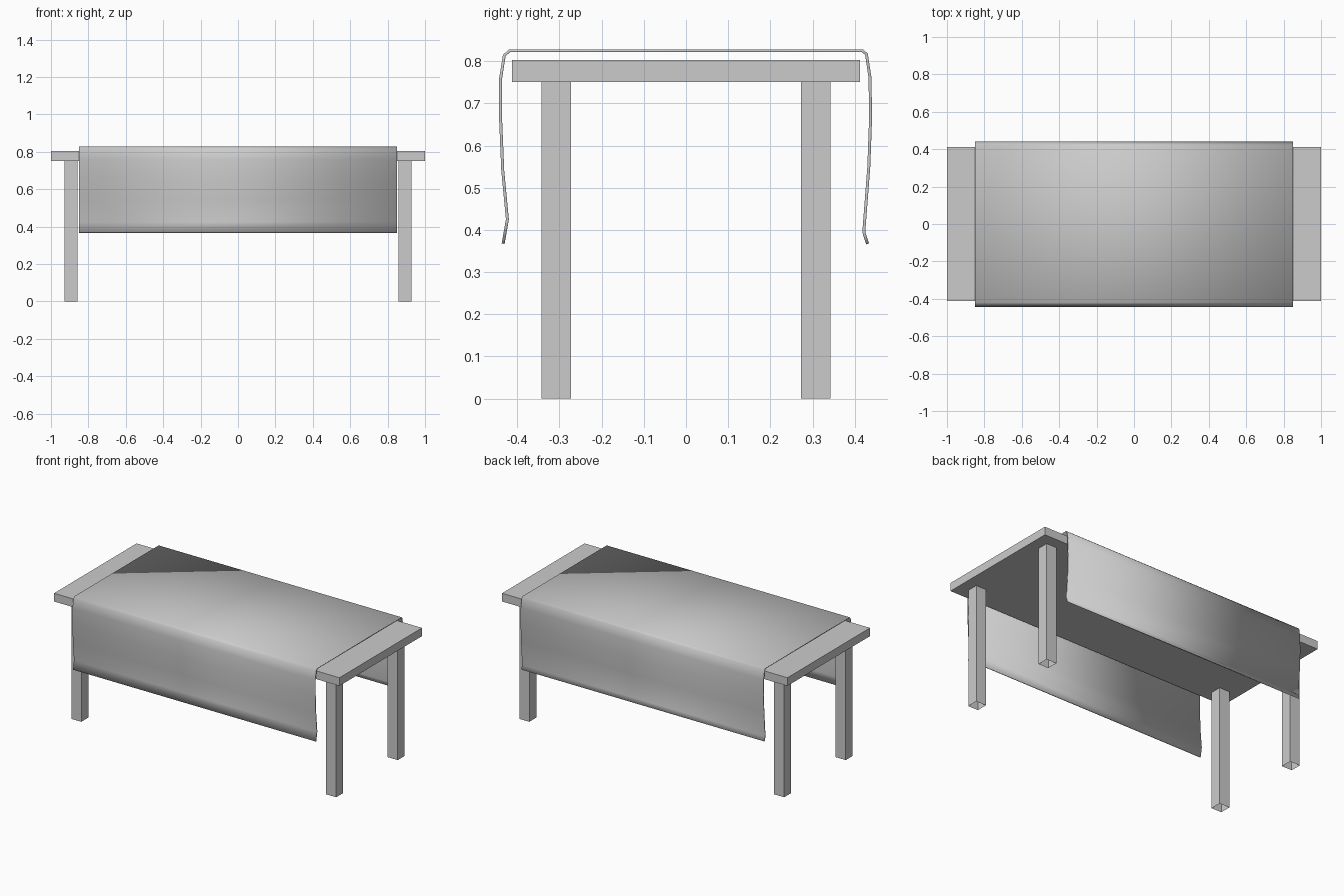
import bpy
import bmesh

if "Cube" in bpy.data.objects:
    bpy.data.objects.remove(bpy.data.objects["Cube"], do_unlink=True)

GREY = (0.6, 0.6, 0.6, 1)
grey = bpy.data.materials.new("plain grey")
grey.use_nodes = True
grey.diffuse_color = GREY
grey.node_tree.nodes["Principled BSDF"].inputs["Base Color"].default_value = GREY


def add_object(name, bm):
    mesh = bpy.data.meshes.new(name)
    bm.to_mesh(mesh)
    bm.free()
    mesh.materials.append(grey)
    obj = bpy.data.objects.new(name, mesh)
    bpy.context.collection.objects.link(obj)
    return obj


def box(name, centre, size, open_ends=False):
    bm = bmesh.new()
    bmesh.ops.create_cube(bm, size=1)
    bmesh.ops.scale(bm, vec=size, verts=bm.verts)
    bmesh.ops.translate(bm, vec=centre, verts=bm.verts)
    if open_ends:
        ends = [f for f in bm.faces if abs(f.normal.z) > 0.9]
        bmesh.ops.delete(bm, geom=ends, context='FACES_ONLY')
    return add_object(name, bm)


# Table top and four hollow legs
box("table_top", (0, 0, 0.777), (2, 0.826, 0.052))
for x, side in ((-0.893, "right"), (0.893, "left")):
    for y, end in ((-0.308, "front"), (0.308, "back")):
        box(f"{end}_{side}_leg", (x, y, 0.376), (0.07, 0.07, 0.752), True)

# Draped cloth: outer profile (y, z) from front hem over the top to back hem
profile = [
    (-0.437, 0.368), (-0.427, 0.425), (-0.438, 0.54), (-0.443, 0.66),
    (-0.443, 0.76), (-0.434, 0.815), (-0.42, 0.828),
    (0.42, 0.828), (0.431, 0.818), (0.44, 0.76), (0.441, 0.66),
    (0.437, 0.55), (0.425, 0.395), (0.434, 0.368),
]
bm = bmesh.new()
rows = [[bm.verts.new((x, y, z)) for y, z in profile] for x in (-0.85, 0.85)]
for i in range(len(profile) - 1):
    face = bm.faces.new((rows[0][i], rows[1][i], rows[1][i + 1], rows[0][i + 1]))
    face.smooth = True
cloth = add_object("table_cloth", bm)
thick = cloth.modifiers.new("thickness", 'SOLIDIFY')
thick.thickness = 0.007
thick.offset = -1
